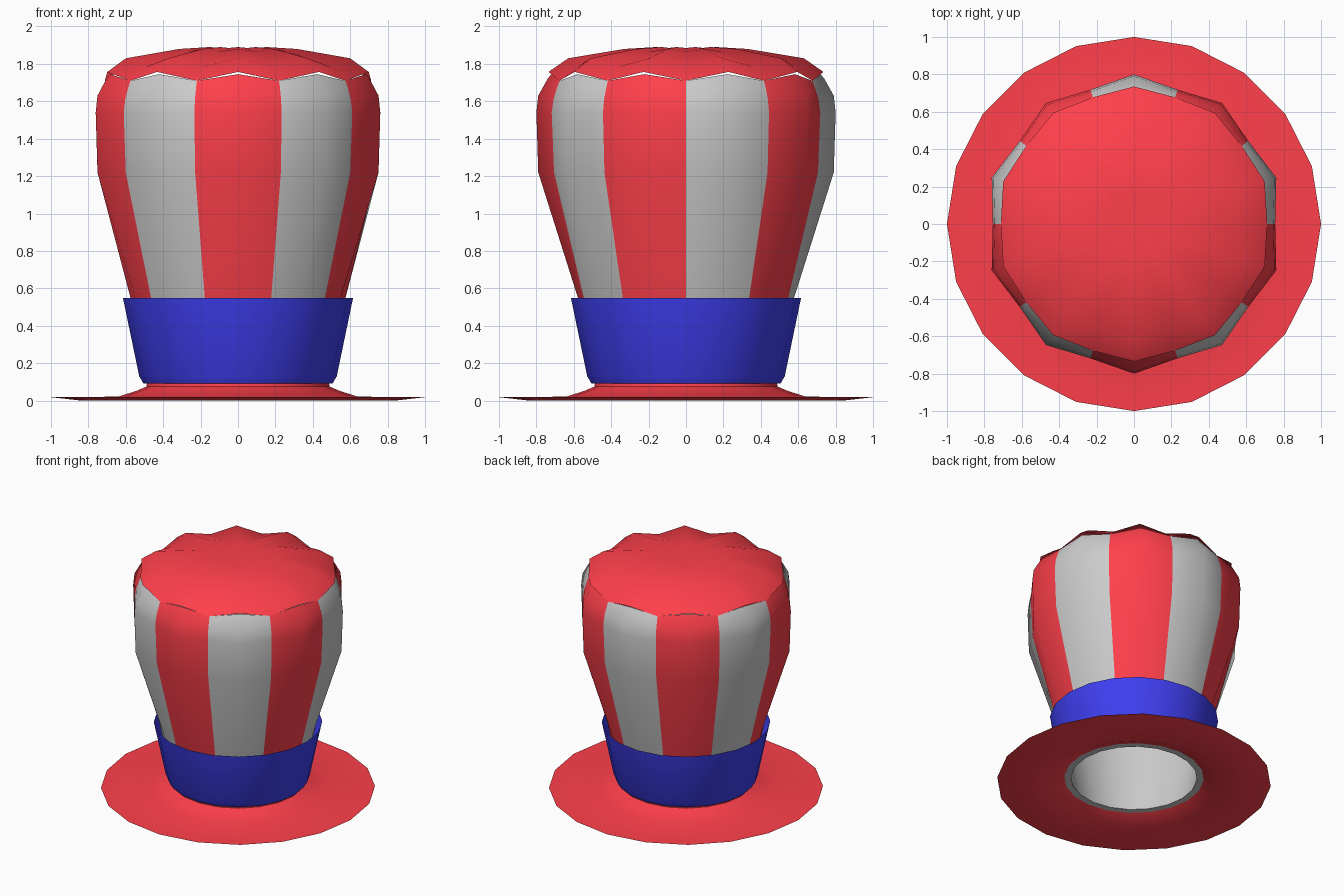
import bpy, math

if "Cube" in bpy.data.objects:
    bpy.data.objects.remove(bpy.data.objects["Cube"])

def material(name, rgb):
    m = bpy.data.materials.new(name)
    m.diffuse_color = (*rgb, 1)
    m.use_nodes = True
    m.node_tree.nodes["Principled BSDF"].inputs["Base Color"].default_value = m.diffuse_color
    return m

RED = material("red", (1.0, 0.05, 0.07))
BLUE = material("blue", (0.05, 0.05, 0.9))
N = 20  # sides all round

def make(name, verts, faces, mat=None, angle=40):
    me = bpy.data.meshes.new(name)
    me.from_pydata(verts, [], faces)
    me.update()
    ob = bpy.data.objects.new(name, me)
    bpy.context.collection.objects.link(ob)
    if mat:
        me.materials.append(mat)
    bpy.ops.object.select_all(action='DESELECT')
    ob.select_set(True)
    bpy.context.view_layer.objects.active = ob
    bpy.ops.object.shade_smooth_by_angle(angle=math.radians(angle))
    return ob

def polar(r, a, z):
    return (r * math.cos(a), r * math.sin(a), z)

def lathe(name, profile, mat=None, closed=False):
    """Revolve (radius, z) points, listed bottom to top on the outside."""
    verts = [polar(r, 2 * math.pi * i / N, z) for r, z in profile for i in range(N)]
    rows = len(profile)
    faces = []
    for j in range(rows if closed else rows - 1):
        k = (j + 1) % rows
        for i in range(N):
            n = (i + 1) % N
            faces.append((j * N + i, j * N + n, k * N + n, k * N + i))
    return make(name, verts, faces, mat)

# Brim with a low collar
lathe("brim", [(0.51, 0.05), (0.62, 0.005), (0.84, 0.0), (1.0, 0.018), (0.64, 0.021),
               (0.535, 0.055), (0.49, 0.075), (0.485, 0.10)], RED)

# Hat band
lathe("band", [(0.48, 0.09), (0.505, 0.09), (0.528, 0.13), (0.615, 0.548)], BLUE)

# Pale lining, listed top to bottom so it faces inward
lathe("lining", [(0.70, 1.20), (0.56, 0.57), (0.475, 0.13), (0.46, 0.05), (0.51, 0.05)])

# Crown panels: (middle radius, middle z, seam radius, seam z)
PANEL = [(0.49, 0.11, 0.49, 0.11), (0.578, 0.55, 0.575, 0.55), (0.79, 1.22, 0.742, 1.22),
         (0.80, 1.54, 0.755, 1.54), (0.79, 1.63, 0.745, 1.61), (0.74, 1.72, 0.723, 1.68),
         (0.72, 1.745, 0.71, 1.71)]
STEP = math.radians(18)
for k in range(10):
    a = STEP * (2 * k + 1)
    verts, faces = [], []
    for j, (rm, zm, rs, zs) in enumerate(PANEL):
        verts += [polar(rs, a - STEP, zs), polar(rm, a, zm), polar(rs, a + STEP, zs)]
        if j:
            b = 3 * j
            faces += [(b - 3 + c, b - 2 + c, b + 1 + c, b + c) for c in (0, 1)]
    make(f"crown_panel_{k + 1}", verts, faces, None if k % 2 == 0 else RED, 60)

# Scalloped top, dipping at each seam, with a slight dimple in the middle
TOP = [(0.735, 1.757, 0.712, 1.71), (0.63, 1.83, 0.61, 1.785),
       (0.33, 1.88, 0.33, 1.865), (0.16, 1.89, 0.16, 1.885)]
verts, faces = [], []
for j, (rm, zm, rs, zs) in enumerate(TOP):
    for i in range(N):
        verts.append(polar(rm, STEP * i, zm) if i % 2 else polar(rs, STEP * i, zs))
        if j:
            n = (i + 1) % N
            b = j * N
            faces.append((b - N + i, b - N + n, b + n, b + i))
verts.append((0, 0, 1.875))
b = (len(TOP) - 1) * N
faces += [(b + i, b + (i + 1) % N, len(verts) - 1) for i in range(N)]
make("crown_top", verts, faces, RED, 60)
